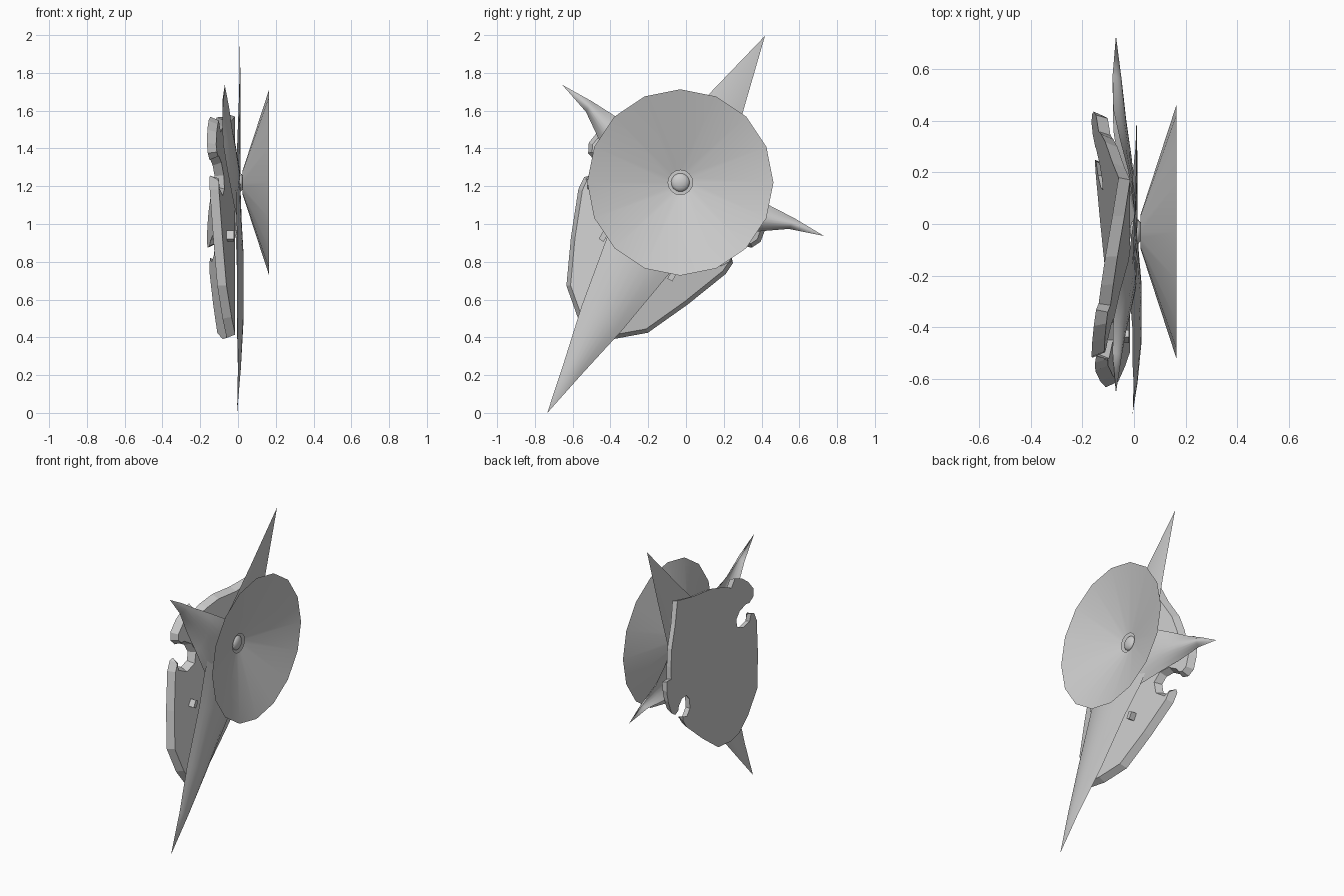
import bpy, bmesh, math
from mathutils import Matrix, Vector

cube = bpy.data.objects.get("Cube")
if cube:
    bpy.data.objects.remove(cube)

grey = bpy.data.materials.new("plain_grey")
grey.use_nodes = True
colour = (0.6, 0.6, 0.6, 1)
grey.diffuse_color = colour
grey.node_tree.nodes["Principled BSDF"].inputs["Base Color"].default_value = colour

# Shared tilted frame: local x is depth, y is across, z is along the shield
FRAME = Matrix.Translation((0, -0.03, 1.22)) @ Matrix.Rotation(math.radians(-30), 4, "X")


def finish(name, bm, smooth=False, mirror=False):
    mesh = bpy.data.meshes.new(name)
    bm.to_mesh(mesh)
    bm.free()
    mesh.materials.append(grey)
    obj = bpy.data.objects.new(name, mesh)
    bpy.context.collection.objects.link(obj)
    obj.matrix_world = FRAME
    if mirror:
        mod = obj.modifiers.new("mirror", "MIRROR")
        mod.use_axis = (False, True, False)
        mod.use_clip = True
    if smooth:
        mesh.polygons.foreach_set("use_smooth", [True] * len(mesh.polygons))
    return obj


# Folded shield with a hooked notch on each side
outline = [Vector(p) for p in (
    (0, .42), (.12, .33), (.257, .25), (.34, .17), (.385, .11), (.436, .15),
    (.48, .1), (.51, .03), (.525, -.06), (.5, -.11), (.455, -.125),
    (.43, -.11), (.37, -.11), (.32, -.145), (.305, -.2), (.34, -.25),
    (.4, -.255), (.435, -.21), (.455, -.23), (.45, -.3), (.357, -.54),
    (.249, -.775), (.108, -.895), (0, -.95))]


def inset(points, amount):
    result = []
    for i, p in enumerate(points):
        before, after = points[max(i - 1, 0)], points[min(i + 1, len(points) - 1)]
        along = (after - before).normalized()
        q = p + Vector((along.y, -along.x)) * amount
        if i in (0, len(points) - 1):
            q.x = 0
        result.append(q)
    return result


bm = bmesh.new()
front = [bm.verts.new((-.015 - .2 * p.x, p.x, p.y)) for p in inset(outline, .022)]
back = [bm.verts.new((-.06 - .2 * p.x, p.x, p.y)) for p in outline]
bm.faces.new(front)
bm.faces.new(back)
for i in range(len(outline) - 1):
    bm.faces.new((front[i], front[i + 1], back[i + 1], back[i]))
bmesh.ops.recalc_face_normals(bm, faces=bm.faces)
if front[0].link_faces[0].normal.length and sum(f.normal.x * f.calc_area() for f in bm.faces if front[0] in f.verts and len(f.verts) > 4) < 0:
    bmesh.ops.reverse_faces(bm, faces=bm.faces)
finish("shield", bm, mirror=True)


# Arched sheet arms: each station is (distance, side a, side b, crest depth, arch drop)
def arm(name, stations, place, mirror=False):
    bm = bmesh.new()
    rows = []
    for dist, a, b, crest, drop in stations:
        row = []
        for k in range(9):
            t = k / 4 - 1
            across = (a + b) / 2 + (b - a) / 2 * t
            row.append(bm.verts.new((crest - drop * t * t, *place(dist, across))))
        rows.append(row)
    for r, s in zip(rows, rows[1:]):
        for i in range(8):
            bm.faces.new((r[i], r[i + 1], s[i + 1], s[i]))
    bmesh.ops.remove_doubles(bm, verts=bm.verts, dist=.0005)
    bmesh.ops.recalc_face_normals(bm, faces=bm.faces)
    if sum(f.normal.x for f in bm.faces) < 0:
        bmesh.ops.reverse_faces(bm, faces=bm.faces)
    finish(name, bm, smooth=True, mirror=mirror)


arm("lower_spike", [
    (0, -.25, .25, .012, .03), (.25, -.235, .235, .02, .03), (.45, -.19, .19, .03, .035),
    (.83, -.125, .125, .03, .035), (1.14, -.056, .056, .015, .015), (1.41, 0, 0, -.005, 0)],
    lambda d, w: (w, -d))
arm("upper_spike", [
    (0, -.2, .2, .012, .02), (.13, -.19, .19, .014, .018),
    (.49, -.1, .1, .014, .008), (.896, 0, 0, .01, 0)],
    lambda d, w: (w, d))
arm("side_spike", [
    (0, -.25, .15, .012, .01), (.2, -.25, .125, .008, .03), (.34, -.13, .13, -.01, .045),
    (.47, -.03, .131, -.03, .05), (.62, .074, .138, -.048, .035), (.8, .135, .135, -.07, 0)],
    lambda d, w: (d, w), mirror=True)

# Small pegs between the shield and the spikes
bm = bmesh.new()
bmesh.ops.create_cube(bm, size=1, matrix=Matrix.Translation((-.05, .21, -.45))
                      @ Matrix.Diagonal((.06, .03, .05, 1)))
finish("peg", bm, mirror=True)

# Open dish
bm = bmesh.new()
turn = Matrix.Translation((.095, 0, 0)) @ Matrix.Rotation(math.radians(90), 4, "Y")
bmesh.ops.create_cone(bm, cap_ends=False, segments=16, radius1=.065, radius2=.493,
                      depth=.14, matrix=turn)
# spin cancels the frame tilt so a corner points straight up
bmesh.ops.rotate(bm, verts=bm.verts, cent=(0, 0, 0), matrix=Matrix.Rotation(math.radians(30), 3, "X"))
bmesh.ops.reverse_faces(bm, faces=bm.faces)
finish("dish", bm, smooth=True)

# Round boss at the bottom of the dish
bm = bmesh.new()
bmesh.ops.create_uvsphere(bm, u_segments=16, v_segments=8, radius=1,
                          matrix=Matrix.Translation((.008, 0, 0)) @ Matrix.Diagonal((.025, .05, .05, 1)))
finish("boss", bm, smooth=True)
